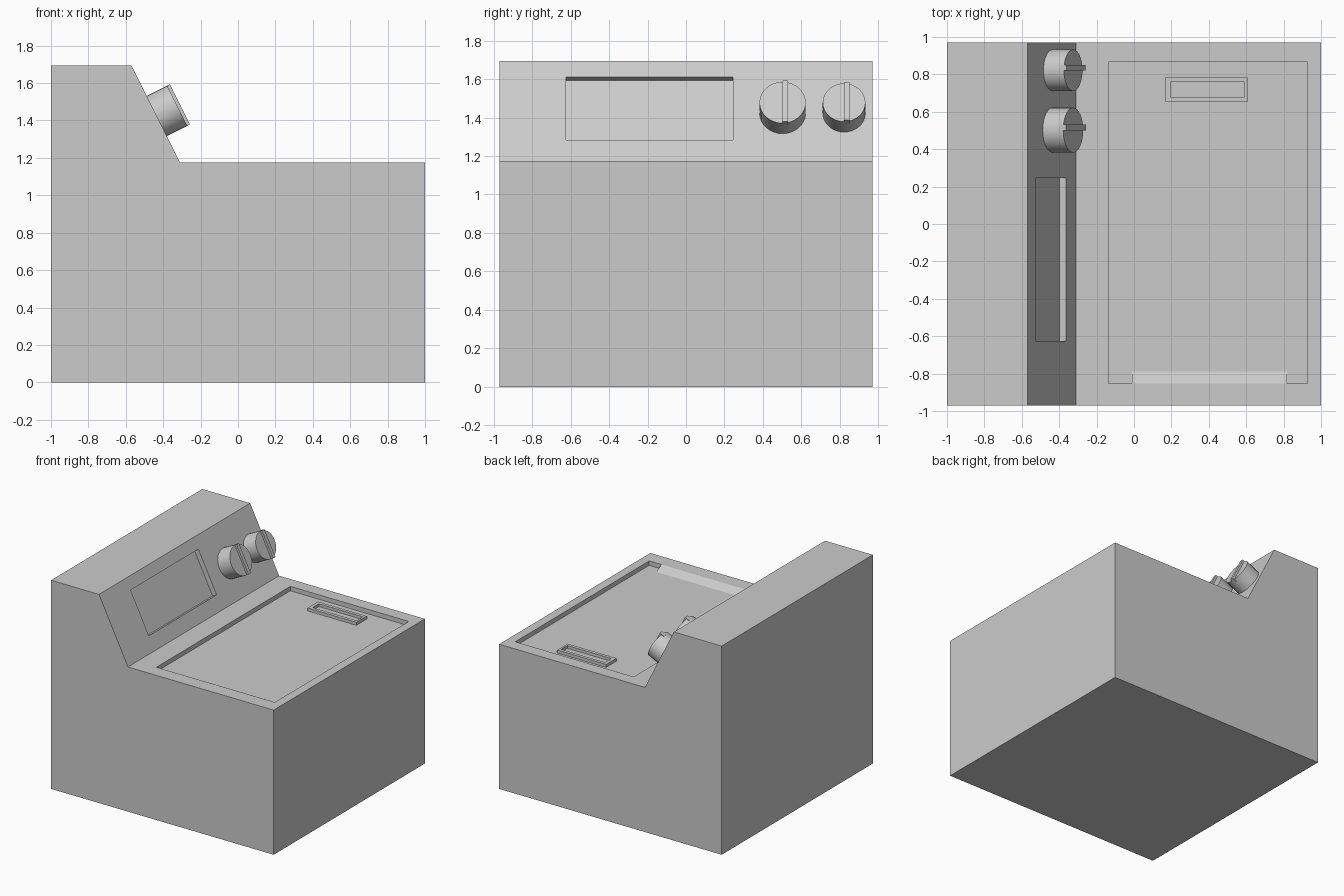
import bpy, bmesh, math
from mathutils import Matrix, Vector

if "Cube" in bpy.data.objects:
    bpy.data.objects.remove(bpy.data.objects["Cube"])

GREY = (0.6, 0.6, 0.6, 1)
enamel = bpy.data.materials.new("light grey enamel")
enamel.use_nodes = True
enamel.diffuse_color = GREY
enamel.node_tree.nodes["Principled BSDF"].inputs["Base Color"].default_value = GREY

HALF = 0.97       # half width of the cabinet
TOP = 1.175       # worktop height
DEPTH = 0.036     # depth of the lid recess
FLOOR = TOP - DEPTH

# Sloped control panel frame: local x runs along y, local y up the slope, local z outwards
low, high = Vector((-0.31, 0, TOP)), Vector((-0.57, 0, 1.695))
along, up = Vector((0, 1, 0)), (high - low).normalized()
out = along.cross(up)
PANEL = Matrix.Translation(low) @ Matrix((along, up, out)).transposed().to_4x4()


def finish(name, bm, matrix=Matrix()):
    bmesh.ops.recalc_face_normals(bm, faces=bm.faces)
    bm.transform(matrix)
    mesh = bpy.data.meshes.new(name)
    bm.to_mesh(mesh)
    bm.free()
    mesh.materials.append(enamel)
    obj = bpy.data.objects.new(name, mesh)
    bpy.context.collection.objects.link(obj)
    return obj


def box(name, x, y, z, matrix=Matrix()):
    bm = bmesh.new()
    bmesh.ops.create_cube(bm, size=1)
    for v in bm.verts:
        v.co = [lo + (c + 0.5) * (hi - lo) for c, (lo, hi) in zip(v.co, (x, y, z))]
    return finish(name, bm, matrix)


def extrude_profile(name, points, y0, y1):
    """Extrude an outline in x and z along y."""
    bm = bmesh.new()
    face = bm.faces.new([bm.verts.new((x, y0, z)) for x, z in points])
    new = bmesh.ops.extrude_face_region(bm, geom=[face])["geom"]
    bmesh.ops.translate(bm, vec=(0, y1 - y0, 0),
                        verts=[g for g in new if isinstance(g, bmesh.types.BMVert)])
    return finish(name, bm)


def cut(obj, cutter):
    mod = obj.modifiers.new("cut", "BOOLEAN")
    mod.operation, mod.solver, mod.object = "DIFFERENCE", "EXACT", cutter
    bpy.context.view_layer.objects.active = obj
    bpy.ops.object.modifier_apply(modifier=mod.name)
    bpy.data.objects.remove(cutter)


# Cabinet with the lid and display recesses
cabinet = extrude_profile("cabinet", [(-1, 0), (1, 0), (1, TOP), (low.x, low.z),
                                      (high.x, high.z), (-1, high.z)], -HALF, HALF)
cut(cabinet, box("lid_cutter", (-0.136, 0.928), (-0.853, 0.866), (FLOOR, TOP + 0.1)))
cut(cabinet, box("display_cutter", (-0.625, 0.245), (0.12, 0.486), (-0.04, 0.1), PANEL))

# Finger ramp at the front of the lid recess
bm = bmesh.new()
ramp = bm.faces.new([bm.verts.new((-0.01, y, z)) for y, z in
                     ((-0.789, FLOOR), (-0.853, TOP), (-0.853, FLOOR))])
new = bmesh.ops.extrude_face_region(bm, geom=[ramp])["geom"]
bmesh.ops.translate(bm, vec=(0.827, 0, 0),
                    verts=[g for g in new if isinstance(g, bmesh.types.BMVert)])
finish("lid_ramp", bm)

# Raised handle frame on the lid
handle = box("lid_handle", (0.168, 0.607), (0.652, 0.786), (FLOOR - 0.01, FLOOR + 0.024))
cut(handle, box("handle_cutter", (0.195, 0.591), (0.679, 0.759), (FLOOR + 0.001, TOP + 0.1)))

# Control knobs with grip ridges
for name, y, radius in (("large", 0.502, 0.12), ("small", 0.822, 0.111)):
    bm = bmesh.new()
    bmesh.ops.create_cone(bm, cap_ends=True, segments=32, radius1=radius, radius2=radius, depth=0.132)
    knob = finish(name + "_knob", bm, PANEL @ Matrix.Translation((y, 0.278, 0.056)))
    bpy.ops.object.select_all(action="DESELECT")
    knob.select_set(True)
    bpy.context.view_layer.objects.active = knob
    bpy.ops.object.shade_smooth_by_angle(angle=math.radians(30))
    box(name + "_knob_ridge", (y - 0.001, y + 0.029), (0.278 - radius, 0.278 + radius),
        (0.1, 0.139), PANEL)
